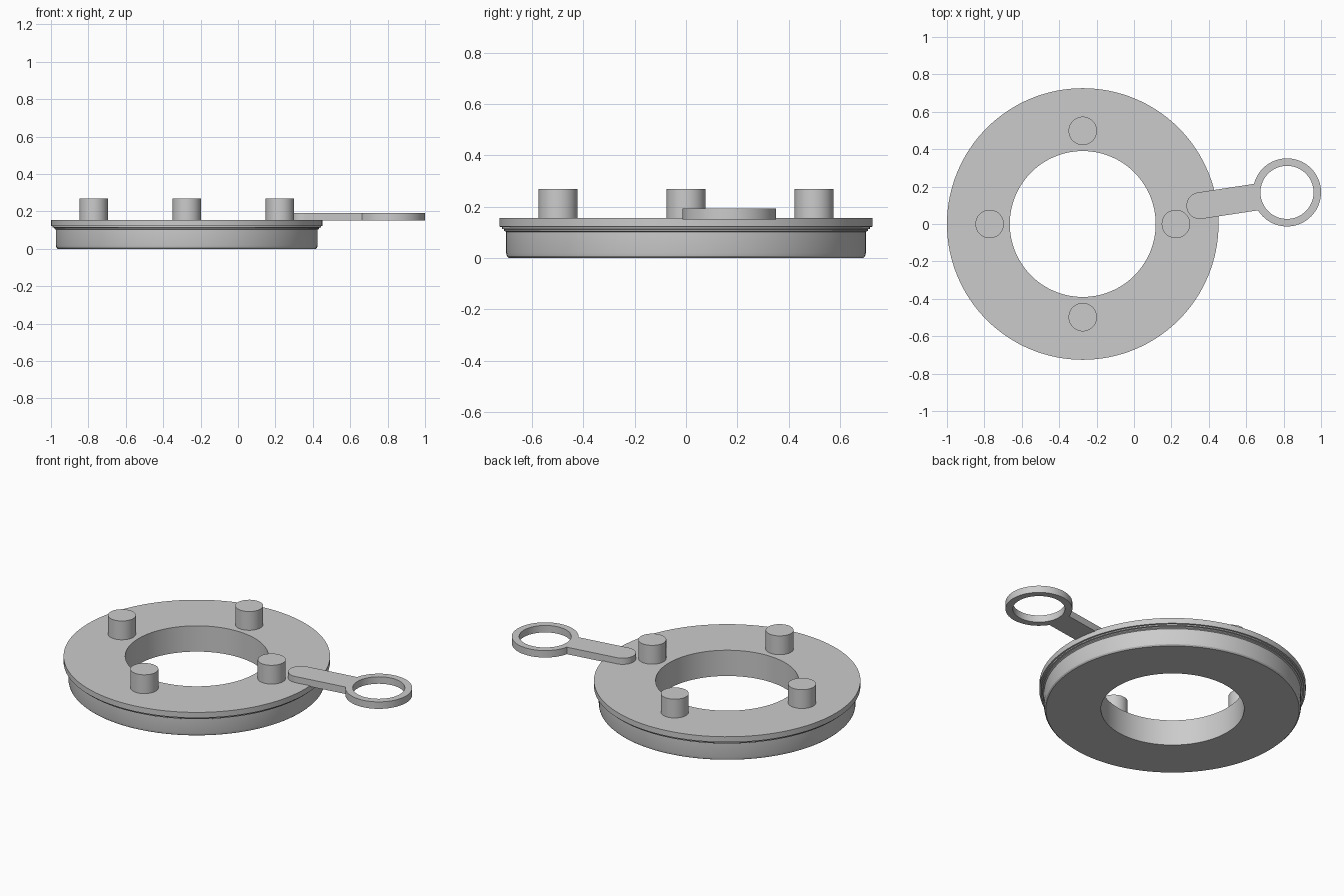
import bpy, bmesh, math
from mathutils import Vector, Matrix

cube = bpy.data.objects.get("Cube")
if cube:
    bpy.data.objects.remove(cube, do_unlink=True)

CENTER = Vector((-0.274, 0, 0))
SEGMENTS = 128

grey = bpy.data.materials.new("plain_grey")
grey.use_nodes = True
colour = (0.6, 0.6, 0.6, 1)
grey.diffuse_color = colour
grey.node_tree.nodes["Principled BSDF"].inputs["Base Color"].default_value = colour


def finish(bm, name):
    bmesh.ops.recalc_face_normals(bm, faces=bm.faces)
    mesh = bpy.data.meshes.new(name)
    bm.to_mesh(mesh)
    bm.free()
    mesh.materials.append(grey)
    obj = bpy.data.objects.new(name, mesh)
    bpy.context.collection.objects.link(obj)
    bpy.ops.object.select_all(action='DESELECT')
    obj.select_set(True)
    bpy.context.view_layer.objects.active = obj
    bpy.ops.object.shade_smooth_by_angle(angle=math.radians(30))
    return obj


def arc(center, radius, start, end, steps):
    return [center + radius * Vector((math.cos(a), math.sin(a), 0))
            for a in (start + (end - start) * i / steps for i in range(steps + 1))]


# Flanged ring: closed radius/height profile turned about its axis
profile = [(0.39, 0), (0.69, 0), (0.697, 0.007), (0.70, 0.02), (0.70, 0.102),
           (0.708, 0.106), (0.708, 0.112), (0.717, 0.114), (0.717, 0.121),
           (0.726, 0.122), (0.726, 0.155), (0.39, 0.155)]
bm = bmesh.new()
rings = []
for i in range(SEGMENTS):
    a = math.tau * i / SEGMENTS
    rings.append([bm.verts.new(CENTER + Vector((r * math.cos(a), r * math.sin(a), z)))
                  for r, z in profile])
for i, ring in enumerate(rings):
    following = rings[(i + 1) % SEGMENTS]
    for j in range(len(profile)):
        k = (j + 1) % len(profile)
        bm.faces.new((ring[j], following[j], following[k], ring[k]))
finish(bm, "flanged_ring")

# Four pegs standing on the flange
for i, side in enumerate(("left", "back", "right", "front")):
    a = math.tau * i / 4
    spot = CENTER + Vector((0.498 * math.cos(a), 0.498 * math.sin(a), 0.206))
    bm = bmesh.new()
    bmesh.ops.create_cone(bm, cap_ends=True, segments=48, radius1=0.076, radius2=0.076,
                          depth=0.124, matrix=Matrix.Translation(spot))
    finish(bm, "peg_" + side)

# Pull tab: round-ended arm running into a finger loop
BOTTOM, HEIGHT, HALF_WIDTH, LOOP = 0.15, 0.042, 0.0715, 0.182
arm_end = Vector((0.352, 0.098, BOTTOM))
loop_center = Vector((0.818, 0.169, BOTTOM))
run = loop_center - arm_end
turn = math.atan2(run.y, run.x)
join = math.asin(HALF_WIDTH / LOOP)
outer = arc(arm_end, HALF_WIDTH, turn + math.pi / 2, turn + 1.5 * math.pi, 24)
outer += arc(loop_center, LOOP, turn - math.pi + join, turn + math.pi - join, 72)
inner = arc(loop_center, 0.142, 0, math.tau, 72)[:-1]
bm = bmesh.new()
edges = []
for outline in (outer, inner):
    verts = [bm.verts.new(p) for p in outline]
    edges += [bm.edges.new((verts[i - 1], verts[i])) for i in range(len(verts))]
bmesh.ops.triangle_fill(bm, edges=edges, use_beauty=True, normal=(0, 0, 1))
extruded = bmesh.ops.extrude_face_region(bm, geom=bm.faces[:])
top = [v for v in extruded["geom"] if isinstance(v, bmesh.types.BMVert)]
bmesh.ops.translate(bm, verts=top, vec=(0, 0, HEIGHT))
finish(bm, "pull_tab")
